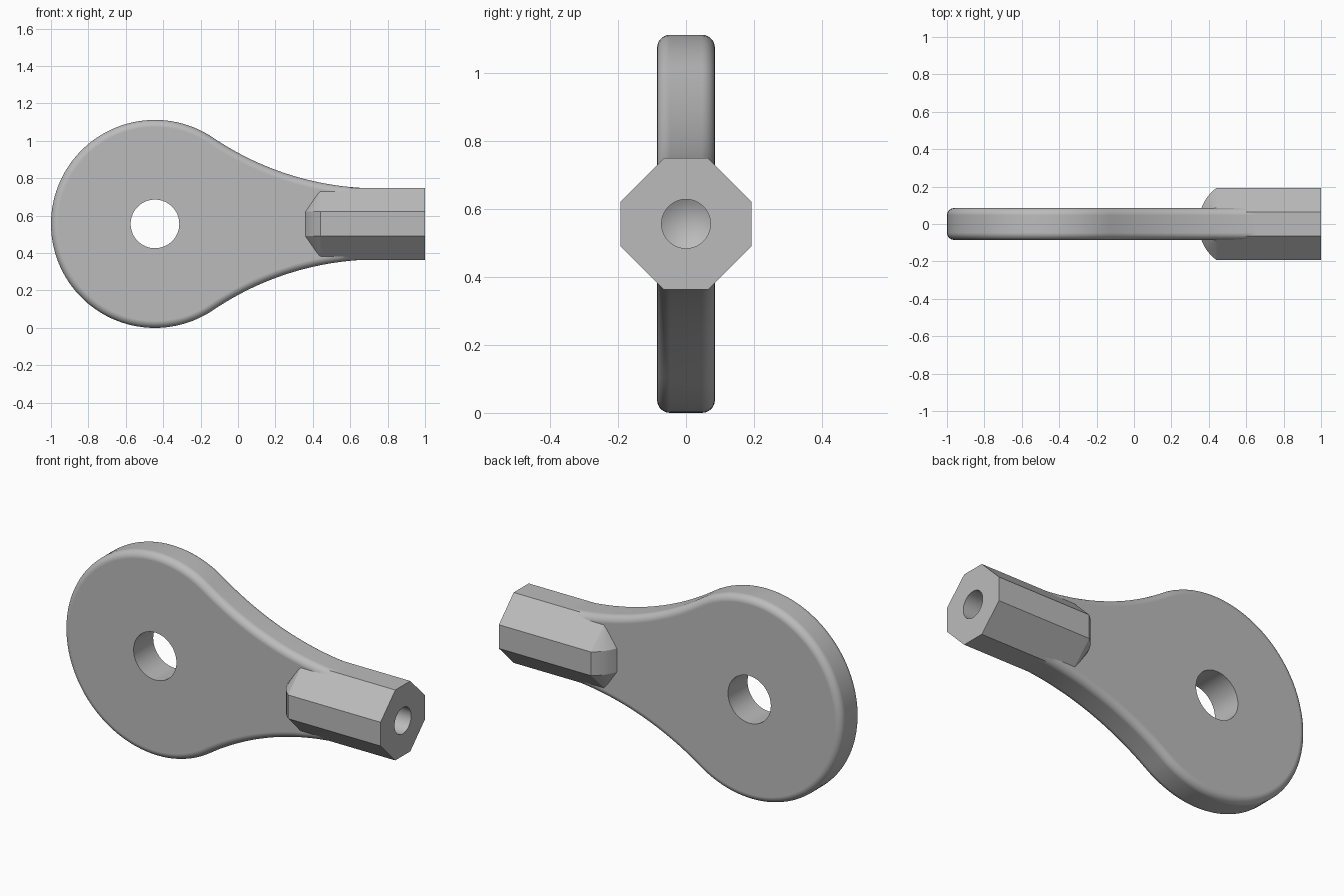
import bpy, bmesh
from math import sin, cos, pi, atan2, hypot
from mathutils import Matrix, Vector

if "Cube" in bpy.data.objects:
    bpy.data.objects.remove(bpy.data.objects["Cube"])

MID = 0.556                 # height of the long axis
HEAD_X, HEAD_R = -0.444, 0.556
THICK = 0.085               # half thickness of the plate
BAR = 0.193                 # half width of the octagonal bar
FLAT = 0.065                # half length of its upright and level flats
TAIL = 0.19                 # half height of the plate at the bar

steel = bpy.data.materials.new("plain grey")
steel.use_nodes = True
GREY = (0.5, 0.5, 0.5, 1)
steel.diffuse_color = GREY
steel.node_tree.nodes["Principled BSDF"].inputs["Base Color"].default_value = GREY


def make(name, bm):
    bmesh.ops.recalc_face_normals(bm, faces=bm.faces)
    mesh = bpy.data.meshes.new(name)
    bm.to_mesh(mesh)
    bm.free()
    mesh.materials.append(steel)
    obj = bpy.data.objects.new(name, mesh)
    bpy.context.collection.objects.link(obj)
    return obj


def apply(obj, kind, **settings):
    bpy.context.view_layer.objects.active = obj
    mod = obj.modifiers.new(kind.lower(), kind)
    for key, value in settings.items():
        setattr(mod, key, value)
    bpy.ops.object.modifier_apply(modifier=mod.name)


def combine(obj, other, operation):
    apply(obj, "BOOLEAN", operation=operation, solver="EXACT", object=other)
    bpy.data.objects.remove(other)


# Plate outline: round head flowing through a tangent concave arc to the tail
neck_x = 0.75
dx = neck_x - HEAD_X
neck_r = (dx ** 2 + TAIL ** 2 - HEAD_R ** 2) / (2 * (HEAD_R - TAIL))
neck_z = TAIL + neck_r
join = atan2(neck_z, dx)
upper = [(HEAD_X + HEAD_R * cos(a), HEAD_R * sin(a))
         for a in (pi + (join - pi) * i / 40 for i in range(41))]
sweep = pi / 2 - join
upper += [(neck_x - neck_r * sin(t), neck_z - neck_r * cos(t))
          for t in (sweep * (1 - i / 24) for i in range(1, 25))]
upper.append((0.97, TAIL))
outline = upper + [(x, -z) for x, z in reversed(upper[1:])]

bm = bmesh.new()
face = bm.faces.new([bm.verts.new((x, -THICK, MID + z)) for x, z in outline])
grown = bmesh.ops.extrude_face_region(bm, geom=[face])
bmesh.ops.translate(bm, vec=(0, 2 * THICK, 0),
                    verts=[v for v in grown["geom"] if isinstance(v, bmesh.types.BMVert)])
lever = make("lever_body", bm)
apply(lever, "BEVEL", width=0.038, segments=7, limit_method="ANGLE", angle_limit=pi / 4)

# Octagonal bar with a rounded wedge nose on both sides of the plate
octagon = [(sy * a, sz * b) for a, b in ((FLAT, BAR), (BAR, FLAT))
           for sy in (-1, 1) for sz in (-1, 1)]
points = [(x, y, z) for x in (0.44, 1.0) for y, z in octagon]
for x, y in ((0.415, 0.171), (0.393, 0.146), (0.375, 0.118), (0.358, 0.08)):
    points += [(x, sy * y, sz * FLAT) for sy in (-1, 1) for sz in (-1, 1)]
bm = bmesh.new()
verts = [bm.verts.new(Vector(p) + Vector((0, 0, MID))) for p in points]
hull = bmesh.ops.convex_hull(bm, input=verts)
bmesh.ops.delete(bm, geom=[v for v in bm.verts if not v.link_faces], context="VERTS")
bmesh.ops.dissolve_limit(bm, angle_limit=0.01, verts=bm.verts, edges=bm.edges)
combine(lever, make("octagonal_bar", bm), "UNION")

# Round hole through the head
bm = bmesh.new()
bmesh.ops.create_cone(bm, cap_ends=True, segments=64, radius1=0.13, radius2=0.13, depth=0.6,
                      matrix=Matrix.Translation((HEAD_X, 0, MID)) @ Matrix.Rotation(pi / 2, 4, "X"))
combine(lever, make("head_hole", bm), "DIFFERENCE")

# Blind bore in the bar end with a conical floor
bm = bmesh.new()
rings = [[bm.verts.new((x, 0.072 * cos(2 * pi * i / 40), MID + 0.072 * sin(2 * pi * i / 40)))
          for i in range(40)] for x in (1.1, 0.6)]
tip = bm.verts.new((0.557, 0, MID))
bm.faces.new(rings[0])
for i in range(40):
    j = (i + 1) % 40
    bm.faces.new((rings[0][i], rings[0][j], rings[1][j], rings[1][i]))
    bm.faces.new((rings[1][i], rings[1][j], tip))
combine(lever, make("end_bore", bm), "DIFFERENCE")

# Smooth fillets, crisp bar edges, flat sides kept flat
bpy.ops.object.select_all(action="DESELECT")
lever.select_set(True)
bpy.context.view_layer.objects.active = lever
bpy.ops.object.shade_smooth_by_angle(angle=pi / 7)
apply(lever, "WEIGHTED_NORMAL", keep_sharp=True, weight=100)
